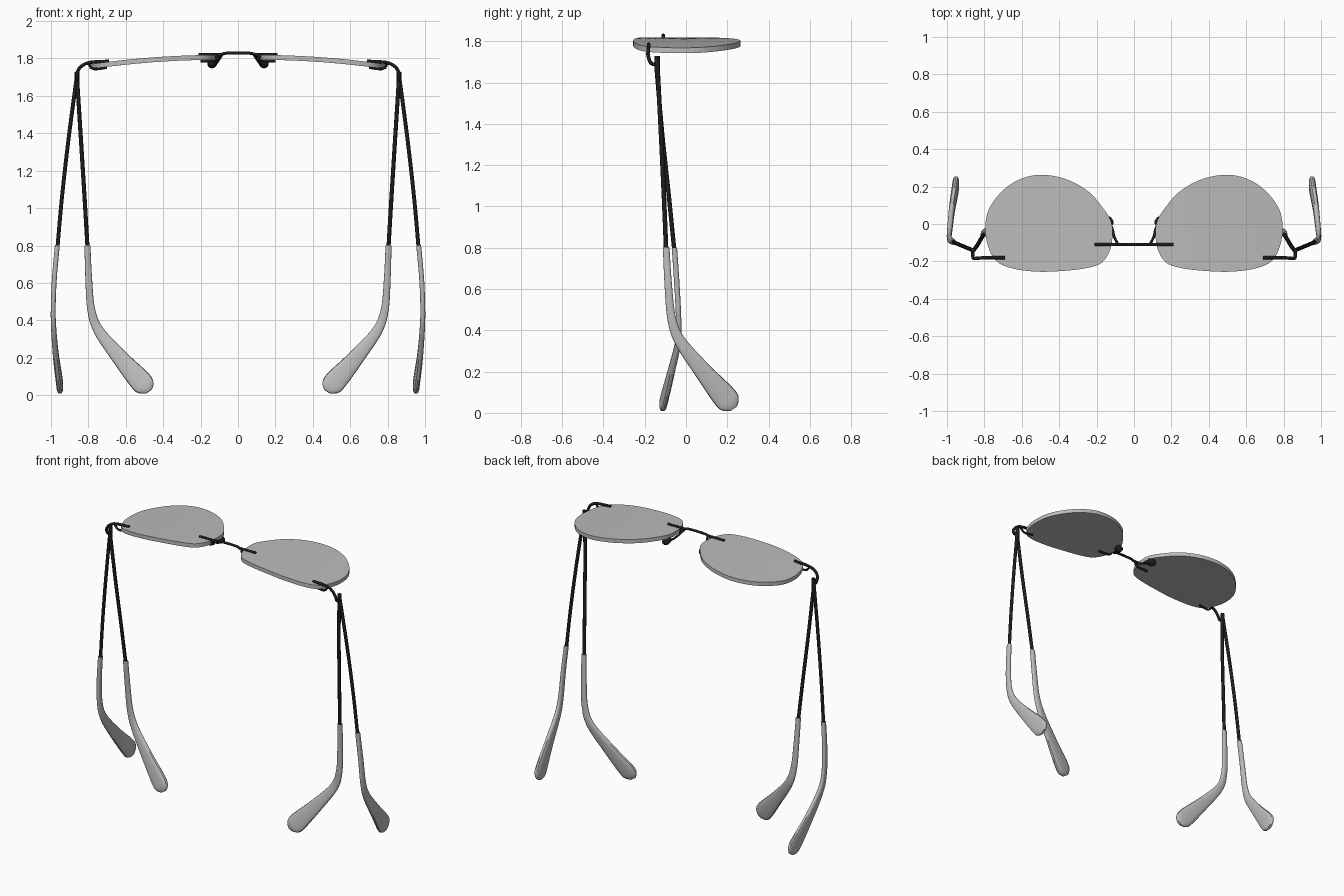
import bpy, bmesh, math
from mathutils import Vector

cube = bpy.data.objects.get("Cube")
if cube:
    bpy.data.objects.remove(cube, do_unlink=True)


def material(name, value):
    m = bpy.data.materials.new(name)
    m.use_nodes = True
    col = (value, value, value, 1)
    m.diffuse_color = col
    m.node_tree.nodes["Principled BSDF"].inputs["Base Color"].default_value = col
    return m


BLACK = material("black metal", 0.012)
LENS = material("lens grey", 0.5)
RUBBER = material("tip grey", 0.5)


def smooth_path(points, steps, closed=False):
    """Catmull-Rom interpolation through tuples of any length."""
    n = len(points)
    get = (lambda i: points[i % n]) if closed else (lambda i: points[max(0, min(n - 1, i))])
    out = []
    for i in range(n if closed else n - 1):
        a, b, c, d = (get(i + k) for k in (-1, 0, 1, 2))
        for s in range(steps):
            t = s / steps
            out.append([q + 0.5 * t * (r - p + t * (2 * p - 5 * q + 4 * r - e + t * (3 * (q - r) + e - p)))
                        for p, q, r, e in zip(a, b, c, d)])
    if not closed:
        out.append(list(points[-1]))
    return out


def finish(name, bm, mat, mirror=True):
    bmesh.ops.recalc_face_normals(bm, faces=bm.faces)
    mesh = bpy.data.meshes.new(name)
    bm.to_mesh(mesh)
    bm.free()
    mesh.materials.append(mat)
    ob = bpy.data.objects.new(name, mesh)
    bpy.context.collection.objects.link(ob)
    if mirror:
        ob.modifiers.new("Mirror", 'MIRROR')
    bpy.ops.object.select_all(action='DESELECT')
    ob.select_set(True)
    bpy.context.view_layer.objects.active = ob
    bpy.ops.object.shade_smooth_by_angle(angle=math.radians(40))


def loft(name, points, thin_axis, mat, steps=6, sides=12, power=1.0, mirror=True):
    """Sweep a rounded section along (x, y, z, width, thickness) points."""
    path = smooth_path(points, steps)
    bm = bmesh.new()
    rings = []
    for i, p in enumerate(path):
        a, b = path[max(i - 1, 0)], path[min(i + 1, len(path) - 1)]
        tangent = (Vector(b[:3]) - Vector(a[:3])).normalized()
        thin = Vector(thin_axis)
        thin = (thin - tangent * thin.dot(tangent)).normalized()
        wide = tangent.cross(thin)
        ring = []
        for k in range(sides):
            t = math.tau * k / sides
            u, v = (math.copysign(abs(f) ** power, f) for f in (math.cos(t), math.sin(t)))
            ring.append(bm.verts.new(Vector(p[:3]) + wide * u * p[3] / 2 + thin * v * p[4] / 2))
        rings.append(ring)
    for r0, r1 in zip(rings, rings[1:]):
        for k in range(sides):
            j = (k + 1) % sides
            bm.faces.new((r0[k], r0[j], r1[j], r1[k]))
    bm.faces.new(rings[0])
    bm.faces.new(rings[-1])
    finish(name, bm, mat, mirror)


def wire(name, points, d, axis, mirror=True):
    loft(name, [(*p, d, d) for p in points], axis, BLACK, sides=10, mirror=mirror)


# Lenses: curved plates with a crisp rim
outline = [(.115, -.04), (.125, -.13), (.17, -.205), (.25, -.235), (.37, -.25), (.52, -.255),
           (.66, -.235), (.74, -.195), (.78, -.12), (.795, -.03), (.78, .07), (.72, .16),
           (.63, .23), (.51, .263), (.37, .242), (.245, .175), (.165, .085), (.125, .02)]


def lens_top(x):
    return 1.819 - 0.05 * ((x - .1) / .69) ** 2


bm = bmesh.new()
rim = smooth_path(outline, 4, closed=True)
centre = Vector((.46, 0))
edges = []
for drop in (0, .026):
    rings = []
    for s in (1, .8, .6, .4, .2):
        flat = [centre + (Vector(p) - centre) * s for p in rim]
        rings.append([bm.verts.new((q.x, q.y, lens_top(q.x) - drop)) for q in flat])
    mid = bm.verts.new((centre.x, centre.y, lens_top(centre.x) - drop))
    edges.append(rings[0])
    for k in range(len(rim)):
        j = (k + 1) % len(rim)
        for r0, r1 in zip(rings, rings[1:]):
            bm.faces.new((r0[k], r0[j], r1[j], r1[k]))
        bm.faces.new((rings[-1][k], rings[-1][j], mid))
top, low = edges
for k in range(len(rim)):
    j = (k + 1) % len(rim)
    bm.faces.new((top[k], top[j], low[j], low[k]))
finish("lenses", bm, LENS)

# Bridge arch with clamp bars above and below each lens
wire("bridge", [(-.13, -.11, 1.803), (-.09, -.11, 1.822), (-.05, -.11, 1.829), (.05, -.11, 1.829),
                (.09, -.11, 1.822), (.13, -.11, 1.803)], .016, (0, 1, 0), mirror=False)
wire("bridge_top_clamps", [(.08, -.11, 1.822), (.21, -.11, 1.822)], .016, (0, 1, 0))
wire("bridge_lower_clamps", [(.1, -.11, 1.806), (.13, -.11, 1.79), (.2, -.11, 1.786)], .016, (0, 1, 0))

# Nose pads on thin arms
wire("nose_pad_arms", [(.085, -.11, 1.82), (.105, -.07, 1.79), (.118, -.02, 1.775), (.14, .0, 1.768)],
     .014, (0, 0, 1))
loft("nose_pads", [(.122, .02, 1.79, .02, .03), (.128, .015, 1.783, .045, .055),
                   (.146, .008, 1.764, .045, .055), (.152, .005, 1.757, .02, .03)],
     (0, 1, 0), BLACK, steps=3)

# End pieces from the lens corners to the hinges
wire("end_pieces", [(.69, -.18, 1.785), (.79, -.18, 1.779), (.835, -.183, 1.76), (.858, -.183, 1.73),
                    (.862, -.17, 1.695), (.862, -.14, 1.685)], .018, (-1, 1, 0))
wire("lower_lens_clamps", [(.8, -.18, 1.772), (.77, -.18, 1.744), (.7, -.18, 1.752)], .014, (0, 1, 0))
wire("hinges", [(.861, -.14, 1.728), (.861, -.14, 1.65)], .026, (1, 0, 0))

# Open arms: wire, then a sleeve that widens to a paddle
wire("open_arm_wires", [(.861, -.14, 1.71), (.906, -.122, 1.37), (.942, -.107, 1.05),
                        (.966, -.096, .78)], .022, (1, 0, 0))
loft("open_arm_tips", [(.966, -.096, .8, .032, .026), (.982, -.086, .62, .036, .026),
                       (.988, -.07, .46, .042, .026), (.985, -.03, .35, .055, .028),
                       (.973, .08, .205, .085, .032), (.956, .185, .08, .118, .036),
                       (.952, .215, .042, .1, .034), (.95, .231, .02, .04, .018)],
     (1, 0, 0), RUBBER, power=.75, sides=16)

# Folded arms: the same shape turned inward
wire("folded_arm_wires", [(.861, -.145, 1.7), (.84, -.117, 1.37), (.82, -.083, 1.05),
                          (.804, -.056, .78)], .022, (0, 1, 0))
loft("folded_arm_tips", [(.805, -.056, .8, .032, .026), (.798, -.044, .62, .036, .026),
                         (.785, -.036, .46, .042, .026), (.745, -.038, .345, .055, .028),
                         (.635, -.07, .205, .085, .032), (.525, -.102, .08, .118, .036),
                         (.492, -.112, .042, .1, .034), (.476, -.116, .02, .04, .018)],
     (0, 1, 0), RUBBER, power=.75, sides=16)
